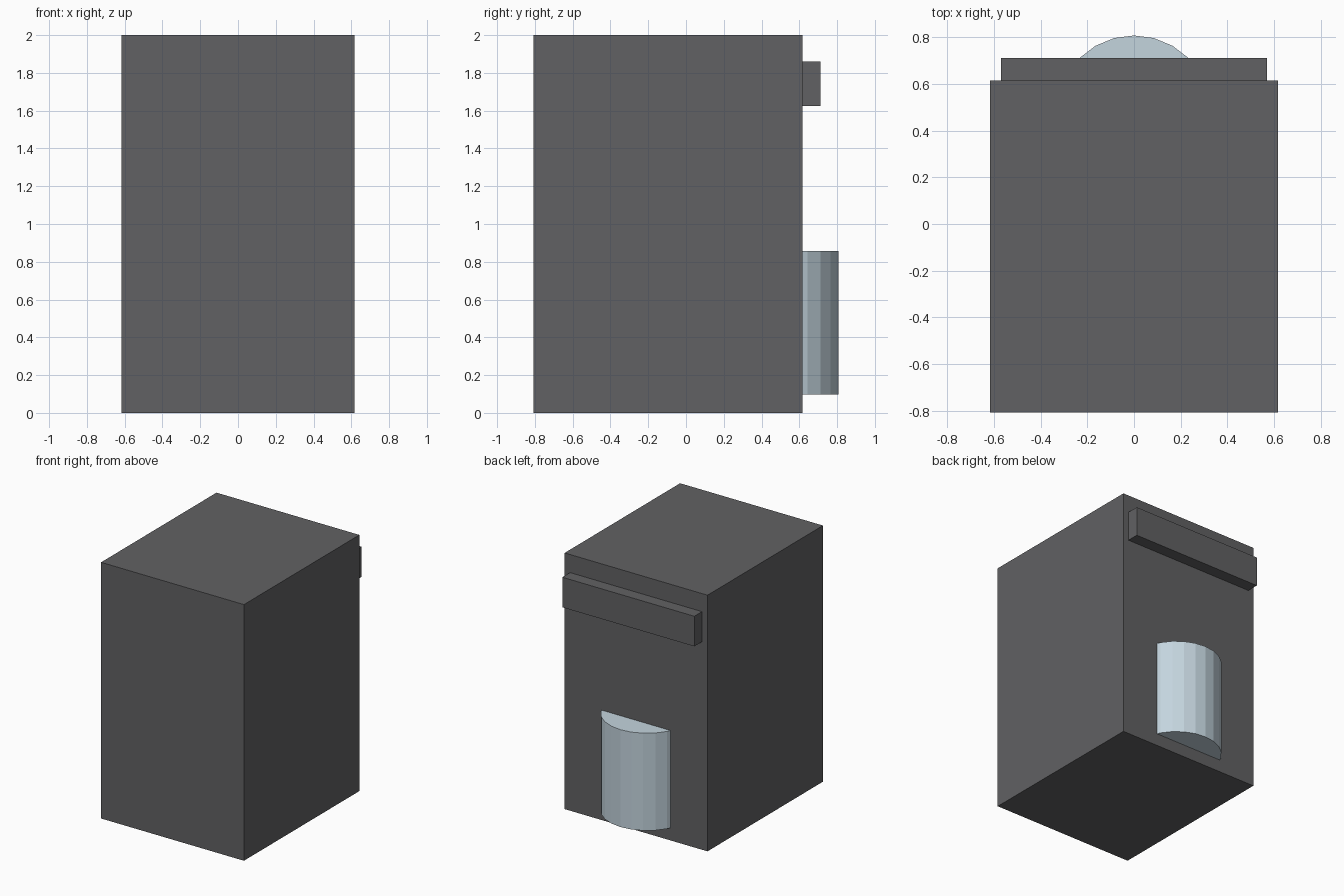
import bpy

if "Cube" in bpy.data.objects:
    bpy.data.objects.remove(bpy.data.objects["Cube"])


def material(name, color):
    mat = bpy.data.materials.new(name)
    mat.diffuse_color = (*color, 1.0)
    mat.use_nodes = True
    mat.node_tree.nodes["Principled BSDF"].inputs["Base Color"].default_value = mat.diffuse_color
    return mat


def box(name, lo, hi, mat):
    """Box spanning two opposite corners."""
    bpy.ops.mesh.primitive_cube_add(size=1, location=[(a + b) / 2 for a, b in zip(lo, hi)])
    obj = bpy.context.object
    obj.name = name
    obj.scale = [b - a for a, b in zip(lo, hi)]
    bpy.ops.object.transform_apply(location=False, rotation=False, scale=True)
    obj.data.materials.append(mat)
    return obj


dark = material("dark_grey", (0.12, 0.12, 0.125))
pale = material("pale_blue", (0.55, 0.66, 0.73))

# Main cabinet
box("cabinet_body", (-0.617, -0.808, 0), (0.617, 0.616, 2), dark)

# Horizontal bar across the upper back
box("upper_bar", (-0.57, 0.60, 1.624), (0.57, 0.711, 1.859), dark)

# Upright 24-sided drum, partly sunk into the back face
z0, z1 = 0.098, 0.858
bpy.ops.mesh.primitive_cylinder_add(vertices=24, radius=0.33, depth=z1 - z0,
                                    location=(0, 0.478, (z0 + z1) / 2))
drum = bpy.context.object
drum.name = "back_drum"
drum.data.materials.append(pale)
